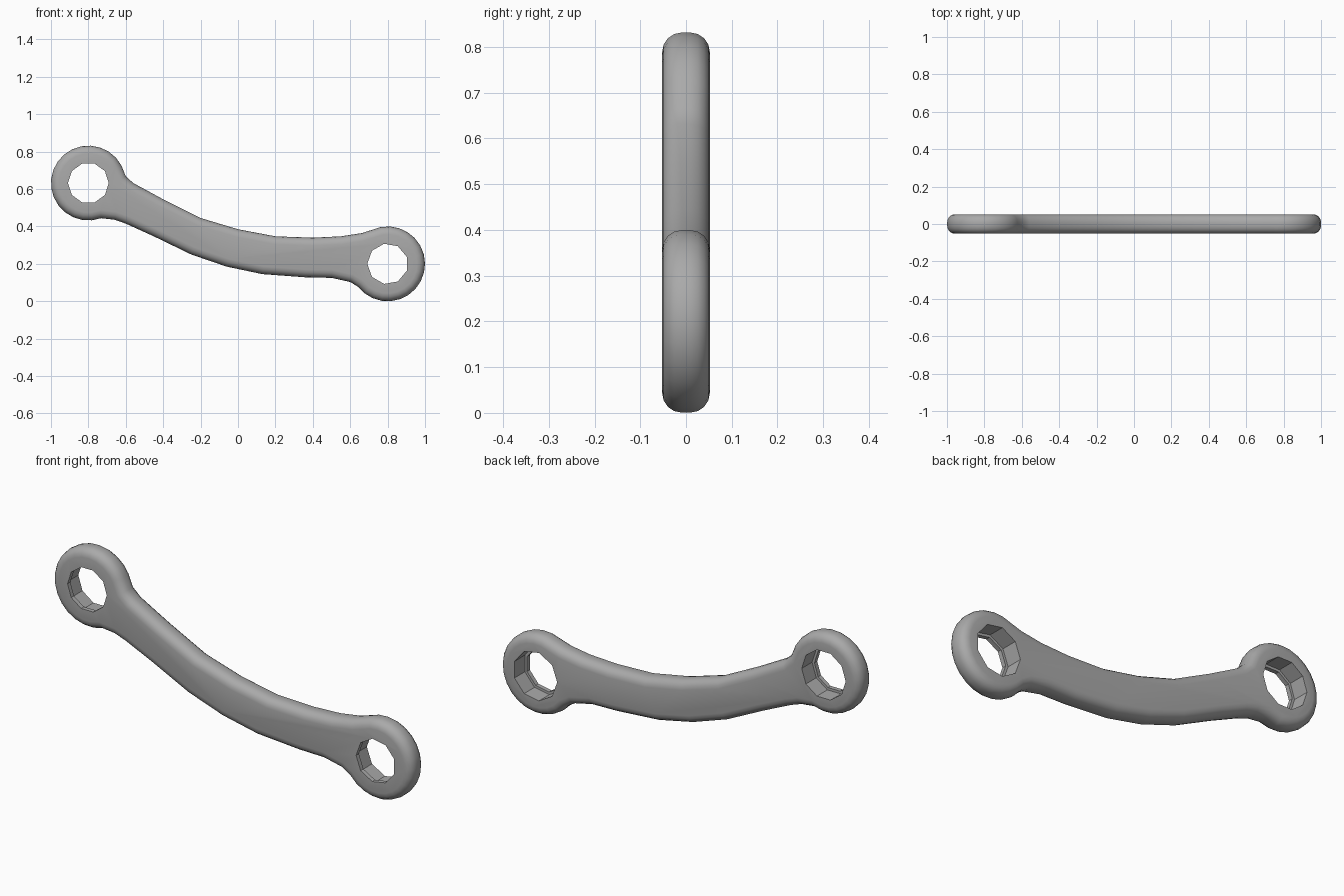
import bpy, bmesh
from math import sin, cos, pi, radians
from mathutils import Matrix

cube = bpy.data.objects.get("Cube")
if cube:
    bpy.data.objects.remove(cube)

HALF = 0.052
RING = 0.2
LEFT_EYE, RIGHT_EYE = (0.8, 0.2), (-0.8, 0.632)

steel = bpy.data.materials.new("grey_steel")
steel.use_nodes = True
colour = (0.4, 0.4, 0.4, 1)
steel.diffuse_color = colour
steel.node_tree.nodes["Principled BSDF"].inputs["Base Color"].default_value = colour


def arc(centre, start, end, count):
    angles = [radians(start + (end - start) * i / count) for i in range(count + 1)]
    return [(centre[0] + RING * cos(a), centre[1] + RING * sin(a)) for a in angles]


def make_object(name, bm):
    mesh = bpy.data.meshes.new(name)
    bmesh.ops.recalc_face_normals(bm, faces=bm.faces)
    bm.to_mesh(mesh)
    bm.free()
    mesh.materials.append(steel)
    obj = bpy.data.objects.new(name, mesh)
    bpy.context.collection.objects.link(obj)
    return obj


def hole_cutter(name, centre, sides, radius, y_front, y_back):
    bm = bmesh.new()
    bmesh.ops.create_cone(bm, cap_ends=True, segments=sides, radius1=radius,
                          radius2=radius, depth=y_back - y_front)
    turn = pi / 2 if sides % 2 == 0 else -pi / 2
    place = (Matrix.Translation((centre[0], (y_front + y_back) / 2, centre[1]))
             @ Matrix.Rotation(pi / 2, 4, "X") @ Matrix.Rotation(-turn, 4, "Z"))
    bmesh.ops.transform(bm, matrix=place, verts=bm.verts)
    cutter = make_object(name, bm)
    cutter.hide_render = True
    cutter.hide_viewport = True
    return cutter


# Outline: right eye, lower edge of the arm, left eye, upper edge of the arm
lower_edge = [(-0.66, 0.436), (-0.6, 0.415), (-0.45, 0.347), (-0.25, 0.25), (-0.06, 0.185),
              (0.13, 0.145), (0.36, 0.128), (0.5, 0.125), (0.6, 0.103)]
upper_edge = [(0.66, 0.364), (0.55, 0.347), (0.4, 0.34), (0.2, 0.347), (0, 0.385),
              (-0.2, 0.445), (-0.4, 0.545), (-0.56, 0.632), (-0.6, 0.668)]
outline = (arc(RIGHT_EYE, 28, 290, 18) + lower_edge
           + arc(LEFT_EYE, 218, 475, 18) + upper_edge)

# Curved link body, extruded and rounded on both rims
bm = bmesh.new()
face = bm.faces.new([bm.verts.new((x, -HALF, z)) for x, z in outline])
extruded = bmesh.ops.extrude_face_region(bm, geom=[face])["geom"]
bmesh.ops.translate(bm, vec=(0, 2 * HALF, 0),
                    verts=[v for v in extruded if isinstance(v, bmesh.types.BMVert)])
rims = [e for e in bm.edges if abs(e.verts[0].co.y - e.verts[1].co.y) < 0.001]
bmesh.ops.recalc_face_normals(bm, faces=bm.faces)
bmesh.ops.bevel(bm, geom=rims, offset=0.042, offset_type="OFFSET", segments=4,
                profile=0.5, affect="EDGES", clamp_overlap=False)
link = make_object("curved_link", bm)

# Stepped eye holes, wider at the back with a thin lip at the front
for side, centre, sides in (("left", LEFT_EYE, 9), ("right", RIGHT_EYE, 10)):
    for part, radius, y_front in (("bore", 0.109, -0.2), ("recess", 0.122, -0.03)):
        cut = link.modifiers.new(side + "_" + part, "BOOLEAN")
        cut.operation = "DIFFERENCE"
        cut.solver = "EXACT"
        cut.object = hole_cutter(f"{side}_{part}_cutter", centre, sides, radius, y_front, 0.2)

# Apply the cuts and remove the helpers
bpy.context.view_layer.objects.active = link
link.select_set(True)
for cut in list(link.modifiers):
    helper = cut.object
    bpy.ops.object.modifier_apply(modifier=cut.name)
    bpy.data.objects.remove(helper)
bpy.ops.object.shade_smooth_by_angle(angle=radians(35))
